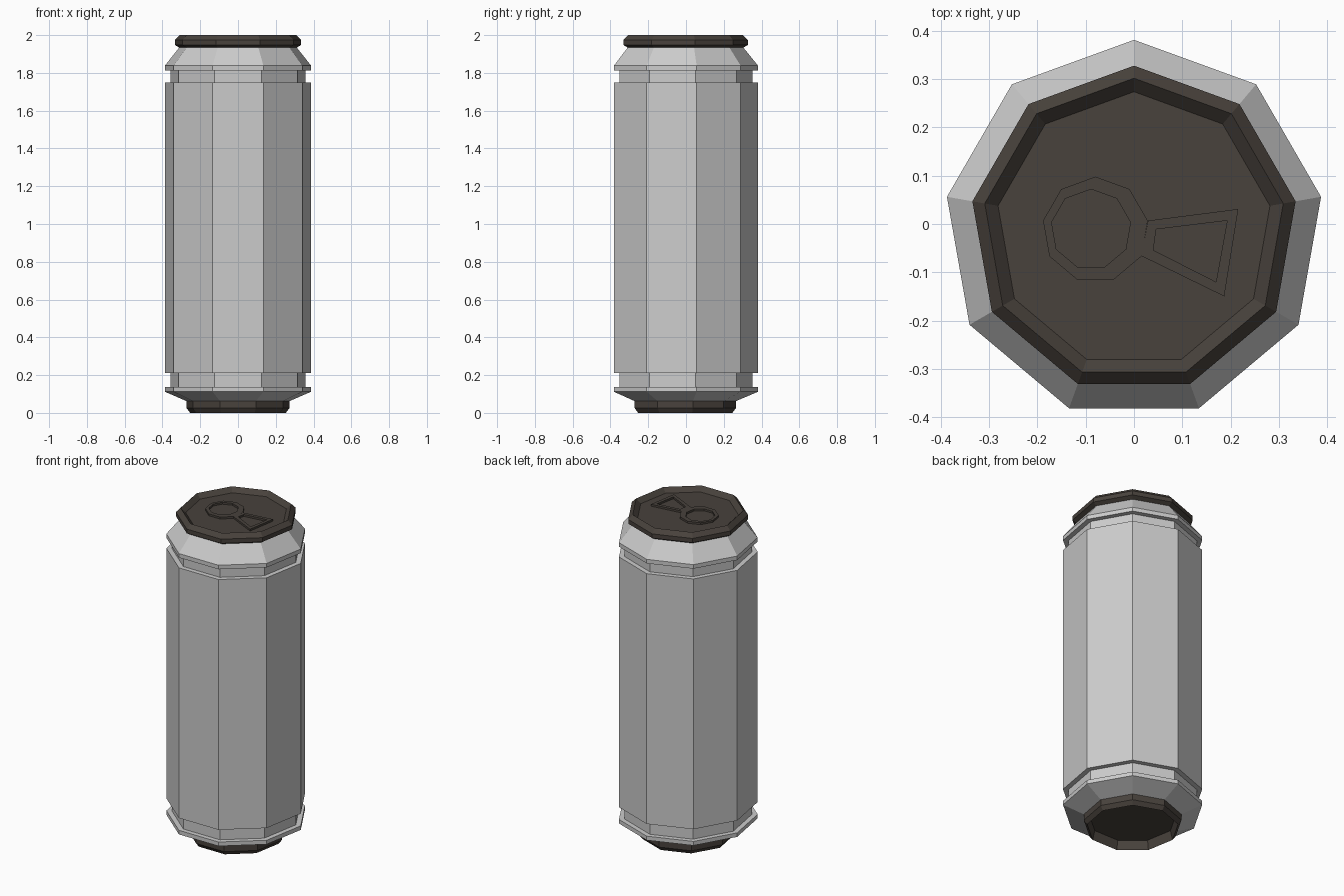
import bpy
from math import cos, sin, pi

if "Cube" in bpy.data.objects:
    bpy.data.objects.remove(bpy.data.objects["Cube"])

SIDES = 9
CY = -0.012  # centre offset so the odd-sided outline is centred in y

dark = bpy.data.materials.new("dark_brown")
dark.diffuse_color = (0.065, 0.054, 0.045, 1)
dark.use_nodes = True
dark.node_tree.nodes["Principled BSDF"].inputs["Base Color"].default_value = dark.diffuse_color


def ngon(r, cx=0.0, cy=CY):
    return [(cx + r * cos(pi / 2 + 2 * pi * i / SIDES),
             cy + r * sin(pi / 2 + 2 * pi * i / SIDES)) for i in range(SIDES)]


def make(name, verts, faces, mat=None):
    me = bpy.data.meshes.new(name)
    me.from_pydata(verts, [], faces)
    ob = bpy.data.objects.new(name, me)
    bpy.context.collection.objects.link(ob)
    if mat:
        me.materials.append(mat)
    return ob


def lathe(name, profile, mat=None):
    """Nine-sided revolve of (radius, z) pairs from bottom to top, capped."""
    verts = [(x, y, z) for r, z in profile for x, y in ngon(r)]
    n, k = SIDES, len(profile)
    faces = [(a * n + i, a * n + (i + 1) % n, (a + 1) * n + (i + 1) % n, (a + 1) * n + i)
             for a in range(k - 1) for i in range(n)]
    faces += [tuple(reversed(range(n))), tuple(range((k - 1) * n, k * n))]
    return make(name, verts, faces, mat)


def frame(name, outer, inner, z0, z1, mat):
    """Flat raised border between two matching counter-clockwise outlines."""
    n = len(outer)
    verts = [(x, y, z) for loop, z in ((outer, z0), (outer, z1), (inner, z1), (inner, z0))
             for x, y in loop]
    faces = [(a * n + i, a * n + (i + 1) % n,
              ((a + 1) % 4) * n + (i + 1) % n, ((a + 1) % 4) * n + i)
             for a in range(4) for i in range(n)]
    return make(name, verts, faces, mat)


# Can wall with shoulder, two grooves and lower taper
R, G = 0.3935, 0.363
lathe("can_body", [(0.276, 0.062), (R, 0.112), (R, 0.137), (G, 0.137), (G, 0.212),
                   (R, 0.212), (R, 1.75), (G, 1.75), (G, 1.813), (R, 1.813),
                   (R, 1.838), (0.315, 1.935)])

# Lid with rolled rim and sunken top
FLOOR = 1.973
lathe("lid", [(0.314, 1.933), (0.34, 1.948), (0.34, 1.974), (0.314, 2.0),
              (0.286, FLOOR)], dark)

# Foot ring with hollow underside
lathe("foot", [(0.243, 0.055), (0.257, 0.0), (0.276, 0.025), (0.276, 0.064)], dark)

# Pull tab: ring and flared tail
TOP = FLOOR + 0.012
frame("tab_ring", ngon(0.11, -0.08, -0.012), ngon(0.083, -0.089, -0.011), FLOOR, TOP, dark)
frame("tab_tail",
      [(0.015, -0.066), (0.187, -0.15), (0.216, 0.031), (0.029, 0.007)],
      [(0.04, -0.054), (0.17, -0.12), (0.193, 0.007), (0.046, -0.011)],
      FLOOR, TOP, dark)
